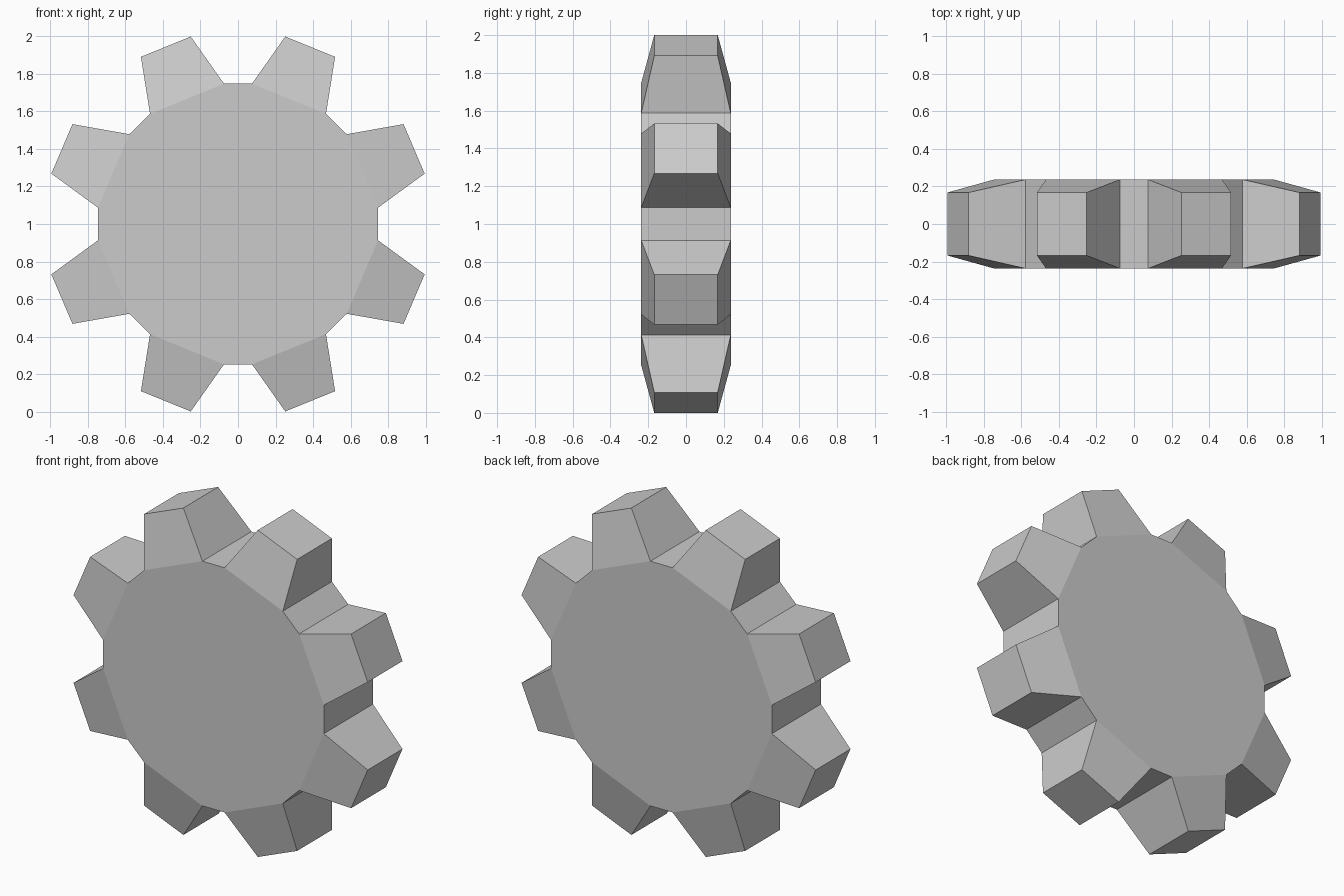
import bpy
import bmesh
from math import sin, cos, radians
from mathutils import Vector

cube = bpy.data.objects.get("Cube")
if cube:
    bpy.data.objects.remove(cube, do_unlink=True)

ROOT_R, TIP_R = 0.752, 1.031          # radii at tooth foot and tooth tip
ROOT_HALF, TIP_HALF = 16.45, 8.0      # half angles of a tooth, degrees
ROOT_Y, TIP_Y = 0.237, 0.168          # half thickness at foot and tip
CENTRE = Vector((0, 0, 1))

# Tooth directions, clockwise from straight up, mirrored in both axes
quarter = [22.15, 66.9]
half_turn = quarter + [180 - a for a in reversed(quarter)]
teeth = half_turn + [360 - a for a in reversed(half_turn)]


def point(radius, angle, y):
    a = radians(angle)
    return CENTRE + Vector((radius * sin(a), y, radius * cos(a)))


# Flat colour
metal = bpy.data.materials.new("plain grey")
metal.use_nodes = True
grey = (0.6, 0.6, 0.6, 1)
metal.diffuse_color = grey
metal.node_tree.nodes["Principled BSDF"].inputs["Base Color"].default_value = grey

bm = bmesh.new()

# Hub: sixteen-sided disc, two corners per tooth
corners = [a + s * ROOT_HALF for a in teeth for s in (-1, 1)]
front = [bm.verts.new(point(ROOT_R, a, -ROOT_Y)) for a in corners]
back = [bm.verts.new(point(ROOT_R, a, ROOT_Y)) for a in corners]
bm.faces.new(front)
bm.faces.new(back)
count = len(corners)
rim = []
for i in range(count):
    j = (i + 1) % count
    rim.append(bm.faces.new((front[i], front[j], back[j], back[i])))
bmesh.ops.recalc_face_normals(bm, faces=bm.faces)

# Teeth: extrude every second rim face into a tapered block
for face, angle in zip(rim[::2], teeth):
    direction = point(1, angle, 0) - CENTRE
    across = point(1, angle + 90, 0) - CENTRE
    tip = bmesh.ops.extrude_discrete_faces(bm, faces=[face])["faces"][0]
    for v in tip.verts:
        side = 1 if (v.co - CENTRE).dot(across) > 0 else -1
        depth = TIP_Y if v.co.y > 0 else -TIP_Y
        v.co = point(TIP_R, angle + side * TIP_HALF, depth)

bmesh.ops.remove_doubles(bm, verts=bm.verts, dist=0.0001)
bmesh.ops.recalc_face_normals(bm, faces=bm.faces)
mesh = bpy.data.meshes.new("gear_wheel")
bm.to_mesh(mesh)
bm.free()
mesh.materials.append(metal)
gear = bpy.data.objects.new("gear_wheel", mesh)
bpy.context.collection.objects.link(gear)
